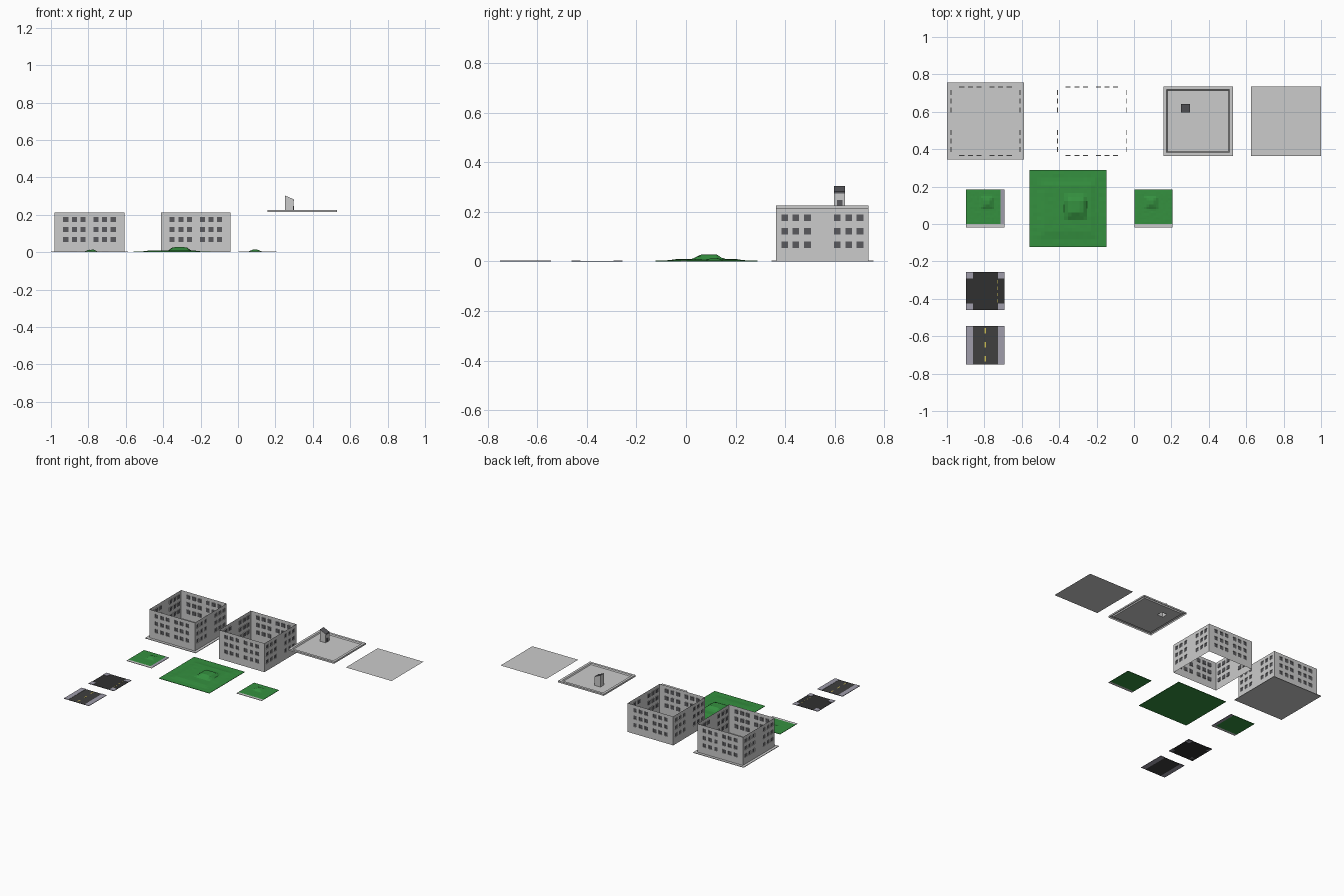
import bpy, bmesh, math, random

if "Cube" in bpy.data.objects:
    bpy.data.objects.remove(bpy.data.objects["Cube"])
random.seed(4)


def material(name, rgb):
    m = bpy.data.materials.new(name)
    m.diffuse_color = (*rgb, 1)
    m.use_nodes = True
    m.node_tree.nodes["Principled BSDF"].inputs["Base Color"].default_value = m.diffuse_color
    return m


GREEN = material("grass", (0.035, 0.28, 0.05))
ROAD = material("asphalt", (0.05, 0.05, 0.05))
CROSS = material("dark_asphalt", (0.03, 0.03, 0.03))
WALK = material("pavement", (0.35, 0.34, 0.41))
YELLOW = material("road_paint", (0.6, 0.5, 0.08))
DARK = material("dark_grey", (0.1, 0.1, 0.11))
GREY = material("concrete", (0.8, 0.8, 0.8))


def finish(bm, name, *mats):
    bmesh.ops.remove_doubles(bm, verts=bm.verts, dist=1e-5)
    me = bpy.data.meshes.new(name)
    bm.to_mesh(me)
    bm.free()
    for m in mats:
        me.materials.append(m)
    ob = bpy.data.objects.new(name, me)
    bpy.context.collection.objects.link(ob)
    return ob


def quad(bm, pts, mat=0):
    f = bm.faces.new([bm.verts.new(p) for p in pts])
    f.material_index = mat


def box(name, x0, x1, y0, y1, z0, z1, mat):
    bm = bmesh.new()
    bmesh.ops.create_cube(bm, size=1)
    for v in bm.verts:
        v.co = (x0 if v.co.x < 0 else x1, y0 if v.co.y < 0 else y1, z0 if v.co.z < 0 else z1)
    return finish(bm, name, mat)


# Wall shell: four thin sides with recessed windows
def walls(name, cx, cy, z0, r=0.186, top=0.213, w=0.0135, depth=0.005):
    bm = bmesh.new()
    rows = (0.067, 0.122, 0.176)
    for side in range(4):
        a = side * math.pi / 2
        c, s = round(math.cos(a)), round(math.sin(a))

        def P(u, d, z):
            return (cx + c * u - s * (d - r), cy + s * u + c * (d - r), z)
        offs = (0.034, 0.08, 0.127) if side % 2 == 0 else (0.06, 0.107, 0.152)
        cols = [-o for o in reversed(offs)] + list(offs)
        us = [-r] + [o + k for o in cols for k in (-w, w)] + [r]
        zs = [z0] + [o + k for o in rows for k in (-w, w)] + [top]
        for i in range(len(us) - 1):
            for j in range(len(zs) - 1):
                ring = [(us[i], zs[j]), (us[i + 1], zs[j]), (us[i + 1], zs[j + 1]), (us[i], zs[j + 1])]
                if i % 2 and j % 2:
                    quad(bm, [P(u, depth, z) for u, z in ring], 1)
                    for k in range(4):
                        (u, z), (v, t) = ring[k], ring[(k + 1) % 4]
                        quad(bm, [P(u, 0, z), P(v, 0, t), P(v, depth, t), P(u, depth, z)])
                else:
                    quad(bm, [P(u, 0, z) for u, z in ring])
    return finish(bm, name, GREY, DARK)


box("building_base", -1.0, -0.588, 0.344, 0.756, 0, 0.004, GREY)
walls("ground_floor_walls", -0.794, 0.55, 0.004)
walls("upper_floor_walls", -0.225, 0.55, 0)

# Flat roof with a raised rim, open below the stair hut
X, Y = 0.343, 0.55
HX0, HX1, HY0, HY1 = 0.25, 0.298, 0.597, 0.642
bm = bmesh.new()
rings = [(0.186, 0.214), (0.186, 0.226), (0.168, 0.226), (0.163, 0.218)]
for (a, z), (b, t) in zip(rings, rings[1:]):
    sq = [(-1, -1), (1, -1), (1, 1), (-1, 1)]
    for k in range(4):
        (p, q), (m, n) = sq[k], sq[(k + 1) % 4]
        quad(bm, [(X + a * p, Y + a * q, z), (X + a * m, Y + a * n, z),
                  (X + b * m, Y + b * n, t), (X + b * p, Y + b * q, t)])
xs, ys = [X - 0.163, HX0, HX1, X + 0.163], [Y - 0.163, HY0, HY1, Y + 0.163]
for i in range(3):
    for j in range(3):
        if (i, j) != (1, 1):
            quad(bm, [(xs[i], ys[j], 0.218), (xs[i + 1], ys[j], 0.218),
                      (xs[i + 1], ys[j + 1], 0.218), (xs[i], ys[j + 1], 0.218)])
finish(bm, "rimmed_roof", GREY)

# Stair hut: sloping profile open at the bottom, dark top and door
bm = bmesh.new()
prof = [(HX0, 0.218), (HX0, 0.304), (HX1, 0.283), (HX1, 0.218)]
for k in range(3):
    (a, z), (b, t) = prof[k], prof[k + 1]
    quad(bm, [(a, HY0, z), (a, HY1, z), (b, HY1, t), (b, HY0, t)], int(k == 1))
quad(bm, [(x, HY0, z) for x, z in reversed(prof)])
quad(bm, [(x, HY1, z) for x, z in prof])
finish(bm, "stair_hut", GREY, DARK)
box("hut_door", HX1 - 0.001, HX1 + 0.001, 0.609, 0.631, 0.219, 0.247, DARK)
box("hut_lintel", HX1 - 0.001, HX1 + 0.001, HY0, HY1, 0.274, 0.283, DARK)

# Plain roof sheet
bm = bmesh.new()
quad(bm, [(0.626, 0.364, 0.213), (1, 0.364, 0.213), (1, 0.736, 0.213), (0.626, 0.736, 0.213)])
finish(bm, "plain_roof", GREY)


# Grass patch: faceted grid with stepped square mounds (cx, cy, foot, crown, height)
def grass(name, x0, x1, y0, y1, n, mounds, base=0.003, jitter=0.001):
    bm = bmesh.new()
    bmesh.ops.create_grid(bm, x_segments=n, y_segments=n, size=0.5)
    rim = [e for e in bm.edges if e.is_boundary]
    for v in bm.verts:
        edge = max(abs(v.co.x), abs(v.co.y)) > 0.499
        x, y = x0 + (v.co.x + 0.5) * (x1 - x0), y0 + (v.co.y + 0.5) * (y1 - y0)
        z = base
        for cx, cy, foot, crown, h in mounds:
            d = max(abs(x - cx), abs(y - cy))
            z += h * min(1, max(0, (foot - d) / (foot - crown)))
        if not edge:
            z += random.uniform(0, jitter)
        v.co = (x, y, z)
    ext = bmesh.ops.extrude_edge_only(bm, edges=rim)["geom"]
    for v in ext:
        if isinstance(v, bmesh.types.BMVert):
            v.co.z = 0
    quad(bm, [(x0, y0, 0), (x0, y1, 0), (x1, y1, 0), (x1, y0, 0)])
    bmesh.ops.recalc_face_normals(bm, faces=bm.faces)
    return finish(bm, name, GREEN)


grass("park", -0.56, -0.147, -0.124, 0.289, 20,
      [(-0.355, 0.08, 0.155, 0.13, 0.005), (-0.312, 0.09, 0.062, 0.036, 0.019)])

# Small grass tiles with pavement edging
hill = (0.115, 0.036, 0.014, 0.010)
grass("corner_lawn", -0.897, -0.715, 0.0, 0.184, 16, [(-0.785, *hill)], jitter=0.0007)
box("corner_path_side", -0.715, -0.692, 0.0, 0.184, 0, 0.003, WALK)
box("corner_path_front", -0.897, -0.692, -0.02, 0.0, 0, 0.003, GREY)
grass("edge_lawn", 0.002, 0.207, 0.0, 0.184, 16, [(0.092, *hill)], jitter=0.0007)
box("edge_path_front", 0.002, 0.207, -0.02, 0.0, 0, 0.003, GREY)

# Road tiles
L, R, W = -0.897, -0.692, 0.036
box("crossing", L, R, -0.461, -0.256, 0, 0.002, CROSS)
for i, x in enumerate((L, R - W)):
    for j, y in enumerate((-0.461, -0.256 - W)):
        box(f"crossing_corner_{i}{j}", x, x + W, y, y + W, 0, 0.004, WALK)
for k in range(4):
    y = -0.42 + 0.034 * k
    box(f"crossing_line_{k}", -0.73, -0.727, y, y + 0.018, 0.001, 0.0024, YELLOW)

box("straight_road", L + W, R - W, -0.75, -0.545, 0, 0.002, ROAD)
for i, x in enumerate((L, R - W)):
    box(f"pavement_{i}", x, x + W, -0.75, -0.545, 0, 0.004, WALK)
for k in range(3):
    y = -0.735 + 0.075 * k
    box(f"centre_dash_{k}", -0.798, -0.791, y, y + 0.028, 0.001, 0.0024, YELLOW)
